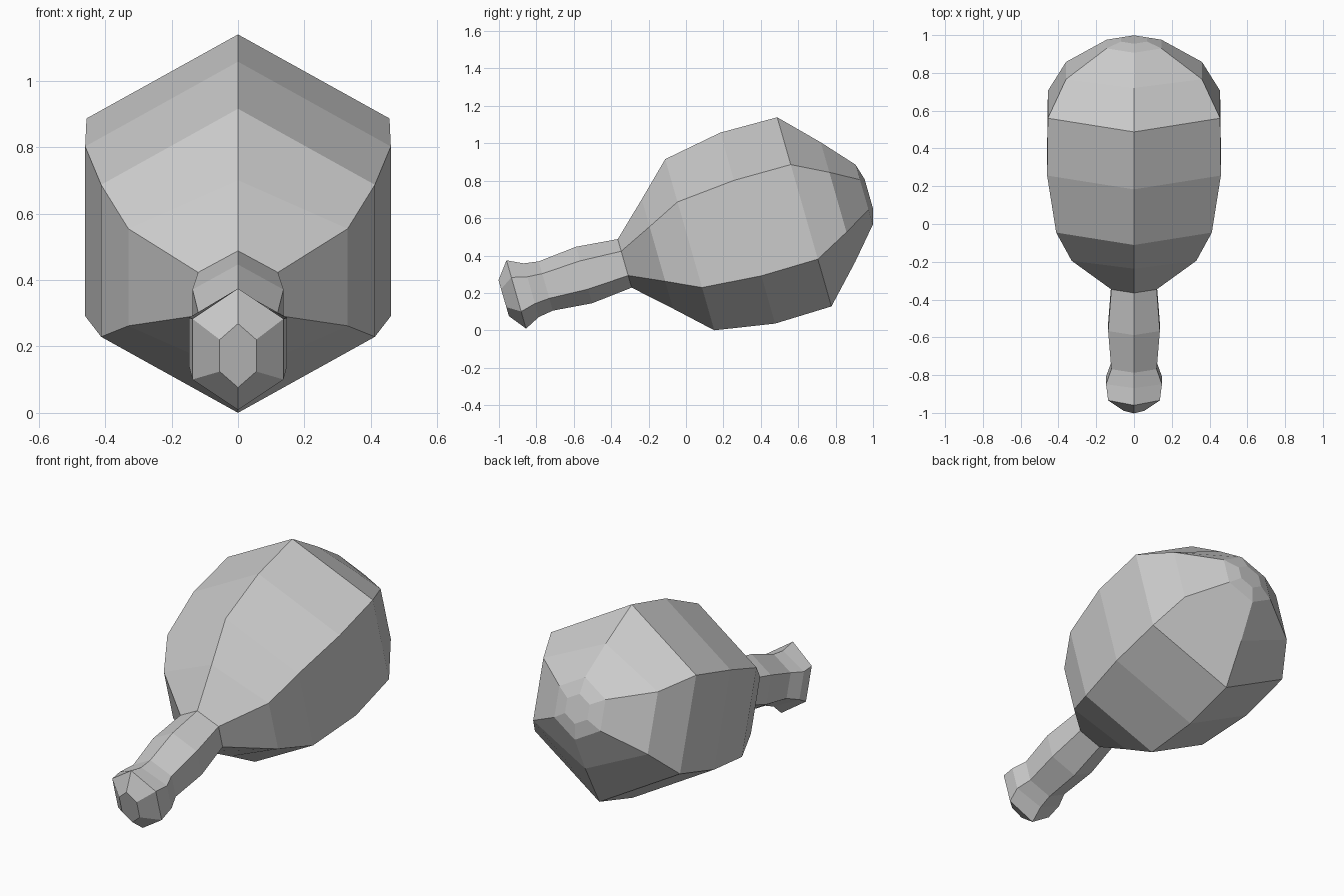
import bpy, bmesh, math
from mathutils import Matrix

if "Cube" in bpy.data.objects:
    bpy.data.objects.remove(bpy.data.objects["Cube"], do_unlink=True)

# Single flat colour
grey = bpy.data.materials.new("light grey")
grey.use_nodes = True
colour = (0.6, 0.6, 0.6, 1)
grey.diffuse_color = colour
grey.node_tree.nodes["Principled BSDF"].inputs["Base Color"].default_value = colour

TILT = Matrix.Translation((0, 0, 0.452)) @ Matrix.Rotation(math.radians(16), 4, "X")


def loft(name, rings, cap_first=False, cap_last=False):
    """Skin six-sided rings: (distance along axis, radius, half width)."""
    bm = bmesh.new()
    loops = []
    for t, r, w in rings:
        angles = [math.radians(90 + 60 * i) for i in range(6)]
        loops.append([bm.verts.new((w * math.cos(a) / math.cos(math.pi / 6), t, r * math.sin(a)))
                      for a in angles])
    for a, b in zip(loops, loops[1:]):
        for i in range(6):
            j = (i + 1) % 6
            bm.faces.new((a[i], a[j], b[j], b[i]))
    if cap_first:
        bm.faces.new(loops[0])
    if cap_last:
        bm.faces.new(loops[-1])
    bm.transform(TILT)
    bmesh.ops.recalc_face_normals(bm, faces=bm.faces)
    # Open necks: make sure the sides point away from the axis
    side = max(bm.faces, key=lambda f: f.calc_center_median().x)
    if side.normal.x < 0:
        bmesh.ops.reverse_faces(bm, faces=bm.faces)
    mesh = bpy.data.meshes.new(name)
    bm.to_mesh(mesh)
    bm.free()
    mesh.materials.append(grey)
    obj = bpy.data.objects.new(name, mesh)
    bpy.context.collection.objects.link(obj)
    return obj


neck = (-0.341, 0.135, 0.12)

# Handle with flared end knob
loft("handle", [(-1.014, 0.10, 0.055), (-0.944, 0.19, 0.137), (-0.861, 0.149, 0.148),
                (-0.780, 0.137, 0.12), (-0.567, 0.157, 0.137), neck], cap_first=True)

# Rattle head, swelling from the neck to a rounded tip
loft("rattle_head", [neck, (-0.159, 0.304, 0.33), (0.021, 0.476, 0.412), (0.343, 0.531, 0.46),
                     (0.658, 0.526, 0.456), (0.845, 0.333, 0.36), (0.991, 0.167, 0.145),
                     (1.016, 0.08, 0.07)], cap_last=True)
